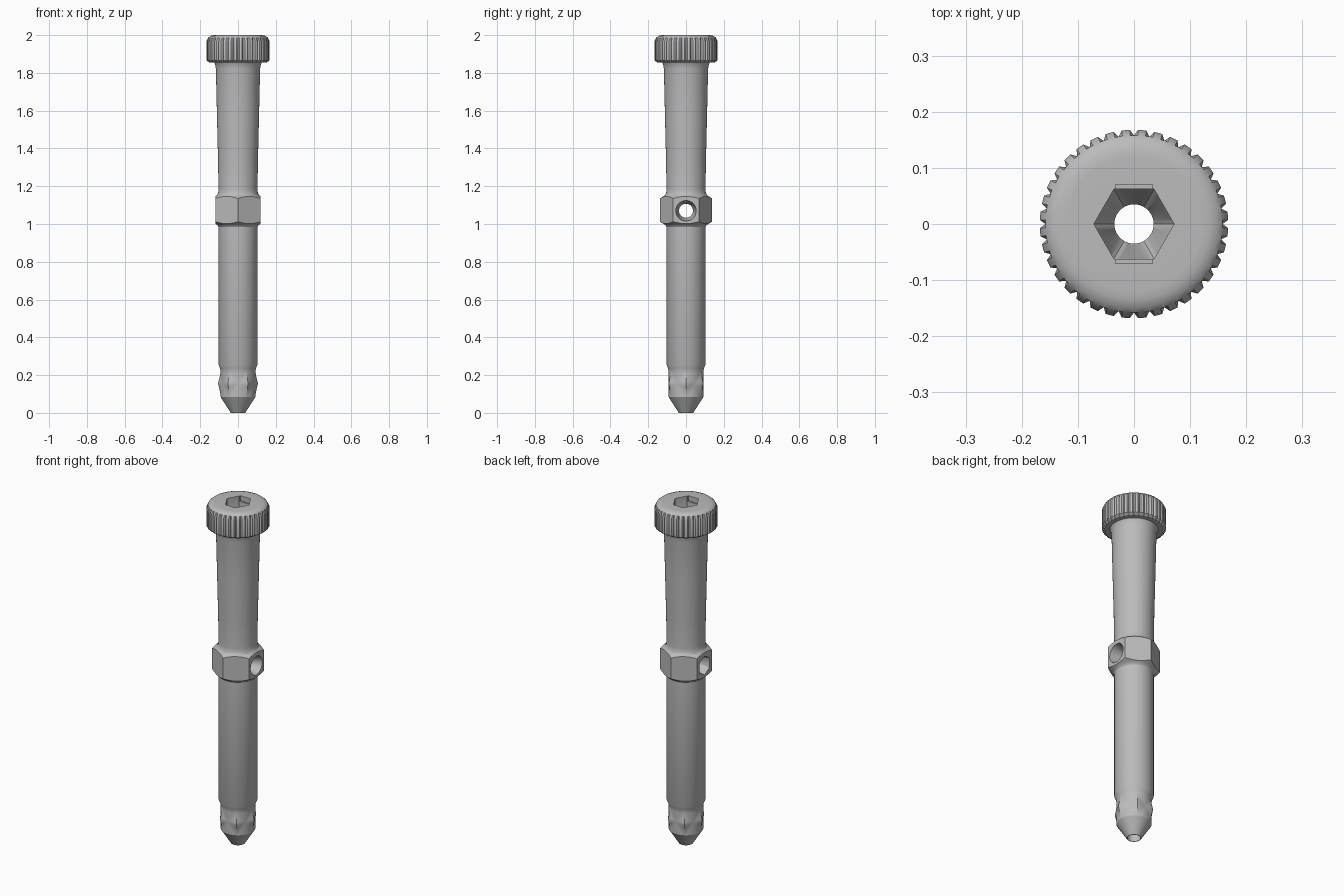
import bpy, bmesh, math

cube = bpy.data.objects.get("Cube")
if cube:
    bpy.data.objects.remove(cube, do_unlink=True)

steel = bpy.data.materials.new("grey_steel")
steel.use_nodes = True
grey = (0.5, 0.5, 0.5, 1)
steel.diffuse_color = grey
bsdf = next(n for n in steel.node_tree.nodes if n.type == 'BSDF_PRINCIPLED')
bsdf.inputs["Base Color"].default_value = grey


def wrap(angle, step):
    """Signed angle to the nearest multiple of step."""
    return angle - step * round(angle / step)


def hex_radius(angle, apothem, flat_at):
    return apothem / math.cos(wrap(angle - flat_at, math.pi / 3))


def lathe(name, profile, segments, closed):
    """Revolve (radius, z) points; a point may be a function of the angle."""
    bm = bmesh.new()
    columns = []
    for i in range(segments):
        a = math.tau * i / segments
        points = [p(a) if callable(p) else p for p in profile]
        columns.append([bm.verts.new((r * math.cos(a), r * math.sin(a), z))
                        for r, z in points])
    count = len(profile)
    for i in range(segments):
        c, d = columns[i], columns[(i + 1) % segments]
        for k in range(count if closed else count - 1):
            n = (k + 1) % count
            bm.faces.new((c[k], d[k], d[n], c[n]))
    if not closed:
        bm.faces.new([c[0] for c in columns])
        bm.faces.new([c[-1] for c in columns])
    bmesh.ops.recalc_face_normals(bm, faces=bm.faces)
    mesh = bpy.data.meshes.new(name)
    bm.to_mesh(mesh)
    bm.free()
    mesh.materials.append(steel)
    obj = bpy.data.objects.new(name, mesh)
    bpy.context.collection.objects.link(obj)
    return obj


def cut(target, cutter):
    cutter.hide_render = True
    mod = target.modifiers.new("cut", 'BOOLEAN')
    mod.operation, mod.solver, mod.object = 'DIFFERENCE', 'EXACT', cutter
    bpy.ops.object.select_all(action='DESELECT')
    bpy.context.view_layer.objects.active = target
    target.select_set(True)
    bpy.ops.object.modifier_apply(modifier=mod.name)
    bpy.data.objects.remove(cutter, do_unlink=True)


# Six pointed detents around the lower end
def detent(z):
    def point(a):
        d = abs(wrap(a, math.pi / 3)) / (math.pi / 6) + abs(z - 0.155) / 0.07
        return 0.092 + 0.014 * max(0, 1 - d) ** 1.4, z
    return point


# Chamfered hexagonal collar: the chamfer runs lower towards the corners
def collar(z, slope):
    def point(a):
        r = hex_radius(a, 0.12, 0)
        return r, z + slope * (r - 0.12)
    return point


# Knurled head: one groove in every fourth column
def knurl(z):
    def point(a):
        return (0.158 if round(a / math.tau * 144) % 4 == 0 else 0.168), z
    return point


# Hexagonal drive socket
def socket(z):
    return lambda a: (hex_radius(a, 0.062, math.pi / 6), z)


BORE = 0.035
profile = [(0.038, 0), (0.092, 0.084)]
profile += [detent(0.09 + 0.01 * i) for i in range(14)]
profile += [(0.095, 0.236), (0.103, 0.255), (0.103, 0.985),
            (0.107, 0.992), (0.115, 0.998),
            collar(1.002, 0.6), collar(1.146, -0.6),
            (0.111, 1.153), (0.105, 1.165), (0.103, 1.185),
            (0.106, 1.35), (0.112, 1.6), (0.117, 1.82),
            (0.121, 1.845), (0.126, 1.855), (0.152, 1.856),
            knurl(1.866), knurl(1.966),
            (0.158, 1.986), (0.149, 1.994), (0.135, 1.999), (0.12, 2.0),
            socket(2.0), socket(1.88), (BORE, 1.82), (BORE, 0)]
pin = lathe("knurled_pin", profile, 144, True)

# Cross hole: countersunk on one side, hexagonal pocket on the other
def pocket(x):
    return lambda a: (hex_radius(a, 0.048, math.pi / 6), x)


hole = lathe("cross_hole_cutter",
             [pocket(-0.2), pocket(-0.12), (0.037, -0.06), (0.037, 0.07),
              (0.054, 0.115), (0.054, 0.2)], 48, False)
hole.rotation_euler.y = math.pi / 2
hole.location.z = 1.07
bpy.context.view_layer.update()
cut(pin, hole)

# Shallow notches on two socket flats
for side in (-1, 1):
    bpy.ops.mesh.primitive_cube_add(size=1, location=(0, side * 0.06, 1.99))
    notch = bpy.context.object
    notch.name = "notch_cutter"
    notch.scale = (0.066, 0.02, 0.04)
    notch.data.materials.append(steel)
    bpy.context.view_layer.update()
    cut(pin, notch)

bpy.ops.object.select_all(action='DESELECT')
bpy.context.view_layer.objects.active = pin
pin.select_set(True)
bpy.ops.object.shade_smooth_by_angle(angle=math.radians(28))
